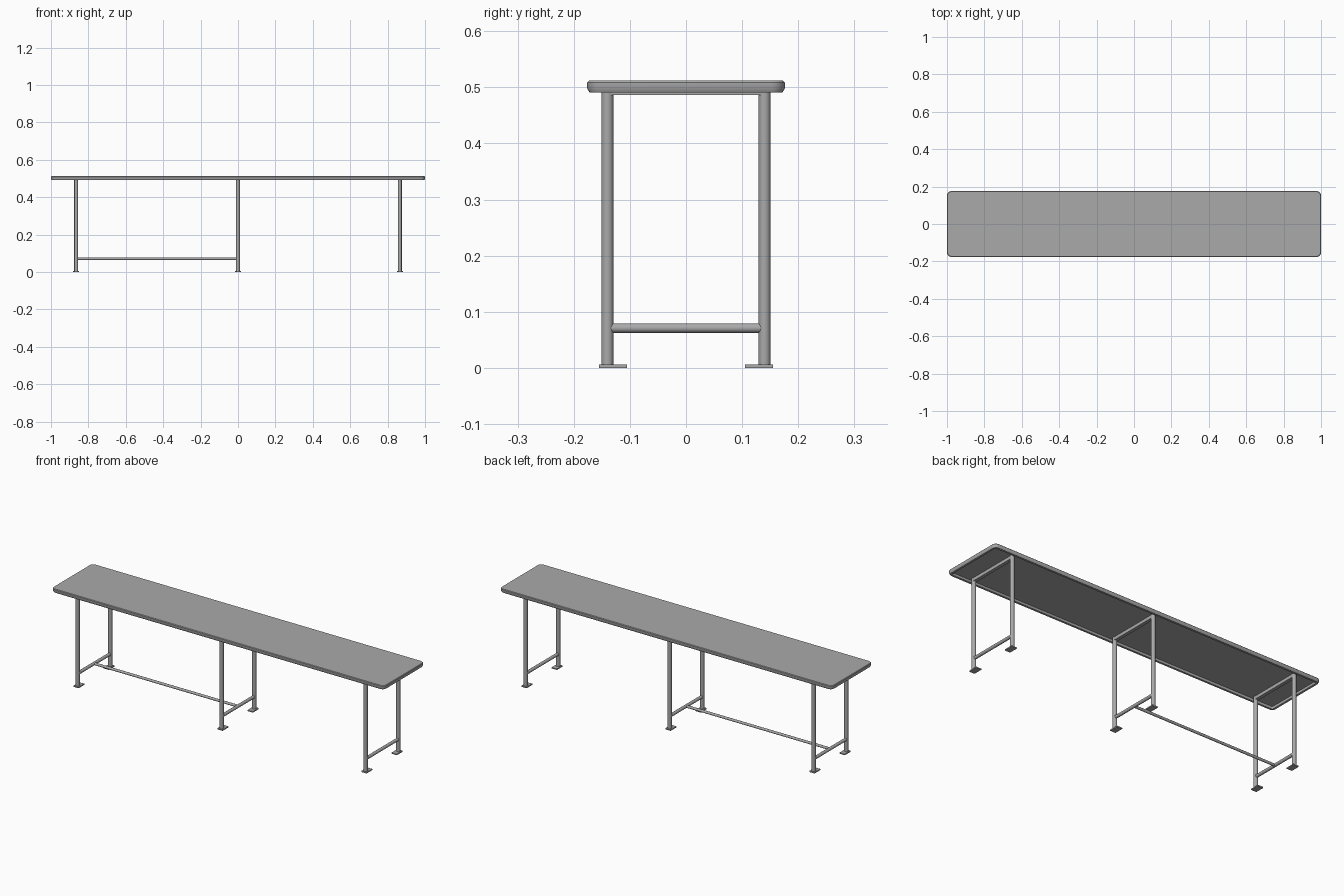
import bpy, bmesh
from math import pi, sin, cos
from mathutils import Vector

if "Cube" in bpy.data.objects:
    bpy.data.objects.remove(bpy.data.objects["Cube"], do_unlink=True)

grey = bpy.data.materials.new("plain_grey")
grey.use_nodes = True
colour = (0.4, 0.4, 0.4, 1)
grey.diffuse_color = colour
grey.node_tree.nodes["Principled BSDF"].inputs["Base Color"].default_value = colour


def finish(bm, name):
    bmesh.ops.recalc_face_normals(bm, faces=bm.faces)
    mesh = bpy.data.meshes.new(name)
    bm.to_mesh(mesh)
    bm.free()
    obj = bpy.data.objects.new(name, mesh)
    mesh.materials.append(grey)
    bpy.context.collection.objects.link(obj)
    bpy.ops.object.select_all(action="DESELECT")
    obj.select_set(True)
    bpy.context.view_layer.objects.active = obj
    bpy.ops.object.shade_smooth_by_angle(angle=pi / 5)
    return obj


def tube(name, start, end, radius):
    a, b = Vector(start), Vector(end)
    bm = bmesh.new()
    bmesh.ops.create_cone(bm, cap_ends=True, segments=16, radius1=radius,
                          radius2=radius, depth=(b - a).length)
    turn = (b - a).to_track_quat("Z", "Y").to_matrix()
    bmesh.ops.rotate(bm, verts=bm.verts, matrix=turn)
    bmesh.ops.translate(bm, verts=bm.verts, vec=(a + b) / 2)
    return finish(bm, name)


def box(name, centre, size):
    bm = bmesh.new()
    bmesh.ops.create_cube(bm, size=1)
    bmesh.ops.scale(bm, verts=bm.verts, vec=size)
    bmesh.ops.translate(bm, verts=bm.verts, vec=centre)
    return finish(bm, name)


def rounded_ring(bm, inset, z, radius=0.024, steps=5):
    # Rounded rectangle outline, pulled in from the table edge
    hx, hy, r = 1 - inset, 0.176 - inset, max(radius - inset, 0.004)
    ring = []
    for corner, (sx, sy) in enumerate([(1, 1), (-1, 1), (-1, -1), (1, -1)]):
        for i in range(steps + 1):
            t = (corner + i / steps) * pi / 2
            ring.append(bm.verts.new((sx * (hx - r) + r * cos(t),
                                      sy * (hy - r) + r * sin(t), z)))
    return ring


# Table top: rounded sheet with a folded lip around a hollow underside
bm = bmesh.new()
section = [(0.003, 0.512), (0, 0.509), (0, 0.498), (0.004, 0.491),
           (0.015, 0.491), (0.017, 0.503)]
rings = [rounded_ring(bm, inset, z) for inset, z in section]
for upper, lower in zip(rings, rings[1:]):
    for i in range(len(upper)):
        j = (i + 1) % len(upper)
        bm.faces.new((upper[i], upper[j], lower[j], lower[i]))
bm.faces.new(rings[0])
bm.faces.new(rings[-1])
finish(bm, "table_top")

# Three leg frames, each with two legs, feet and two crossbars
leg_x, leg_y = 0.865, 0.14
for place, x in (("right", -leg_x), ("middle", 0), ("left", leg_x)):
    for side, s in (("front", -1), ("back", 1)):
        tube(f"{place}_{side}_leg", (x, s * leg_y, 0.004), (x, s * leg_y, 0.503), 0.0107)
        box(f"{place}_{side}_foot", (x, s * 0.13, 0.003), (0.032, 0.05, 0.006))
    tube(f"{place}_lower_crossbar", (x, -leg_y, 0.071), (x, leg_y, 0.071), 0.0085)
    box(f"{place}_upper_crossbar", (x, 0, 0.495), (0.018, 2 * leg_y, 0.018))

# Long stretcher between the right and middle frames
tube("stretcher", (-leg_x, 0, 0.071), (0, 0, 0.071), 0.007)
